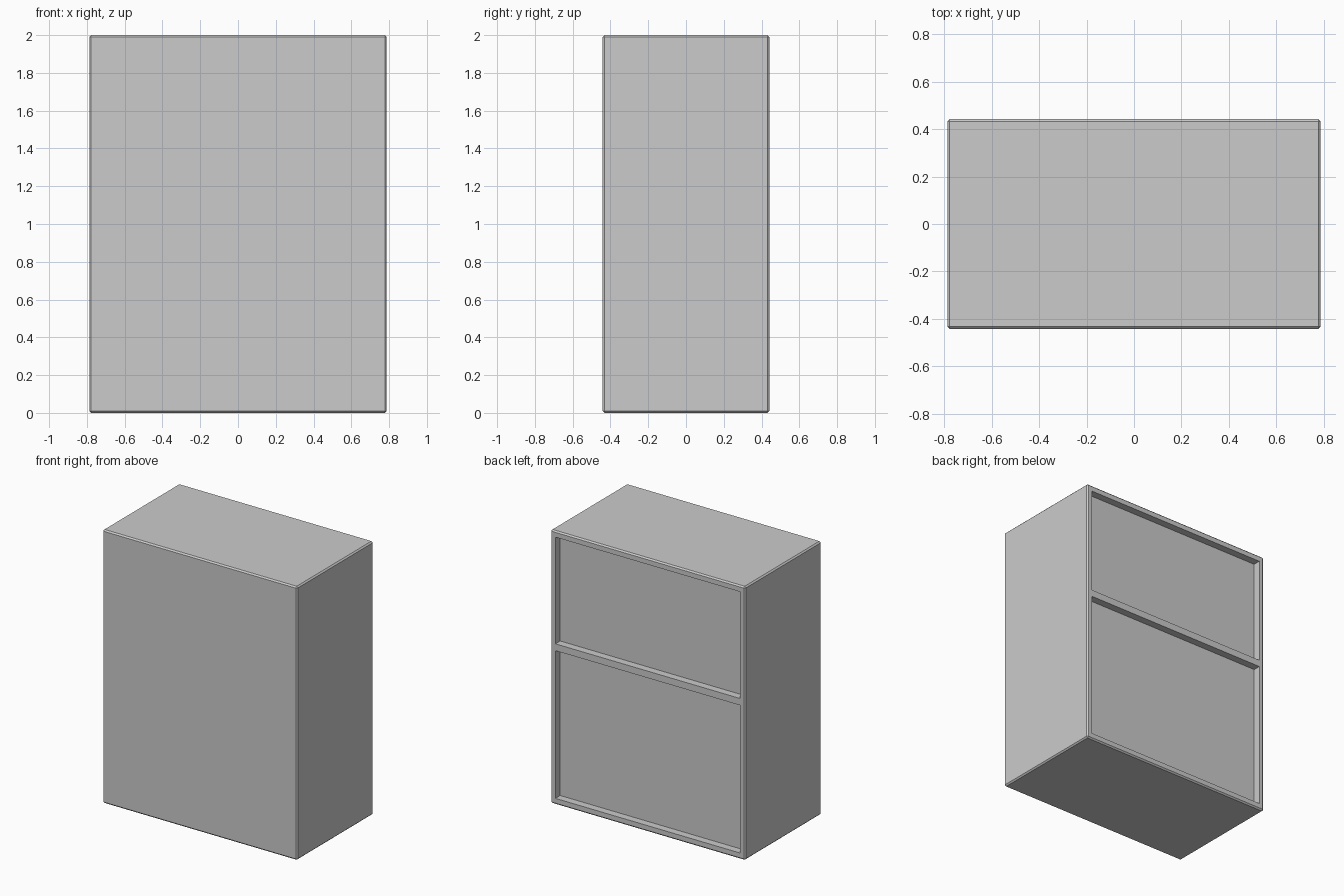
import bpy, bmesh
from mathutils import Vector

if "Cube" in bpy.data.objects:
    bpy.data.objects.remove(bpy.data.objects["Cube"])

HX, HY, H = 0.787, 0.442, 2.0   # half width, half depth, height
BEVEL = 0.01
BORDER, DEPTH = 0.04, 0.055     # frame around the rear recesses, recess depth


def box(name, lo, hi, bevel=0.0):
    """Box between two corners, with optional chamfered edges."""
    lo, hi = Vector(lo), Vector(hi)
    bm = bmesh.new()
    bmesh.ops.create_cube(bm, size=1)
    bmesh.ops.scale(bm, vec=hi - lo, verts=bm.verts)
    bmesh.ops.translate(bm, vec=(lo + hi) / 2, verts=bm.verts)
    if bevel:
        bmesh.ops.bevel(bm, geom=bm.edges[:], offset=bevel, segments=1,
                        affect='EDGES', profile=0.5)
    mesh = bpy.data.meshes.new(name)
    bm.to_mesh(mesh)
    bm.free()
    obj = bpy.data.objects.new(name, mesh)
    bpy.context.collection.objects.link(obj)
    return obj


# Main cabinet block with chamfered edges
cabinet = box("cabinet_body", (-HX, -HY, 0), (HX, HY, H), BEVEL)

# Two shallow recesses in the back, separated by a rail
for name, z0, z1 in (("lower_recess", 0.045, 1.125), ("upper_recess", 1.175, 1.955)):
    cutter = box(name + "_cutter", (-HX + BORDER, HY - DEPTH, z0),
                 (HX - BORDER, HY + 0.1, z1))
    cutter.hide_render = True
    cutter.display_type = 'WIRE'
    mod = cabinet.modifiers.new(name, 'BOOLEAN')
    mod.operation = 'DIFFERENCE'
    mod.solver = 'EXACT'
    mod.object = cutter

# Bake the cuts and remove the helpers
bpy.context.view_layer.objects.active = cabinet
for mod in list(cabinet.modifiers):
    cutter = mod.object
    bpy.ops.object.modifier_apply(modifier=mod.name)
    bpy.data.objects.remove(cutter)
